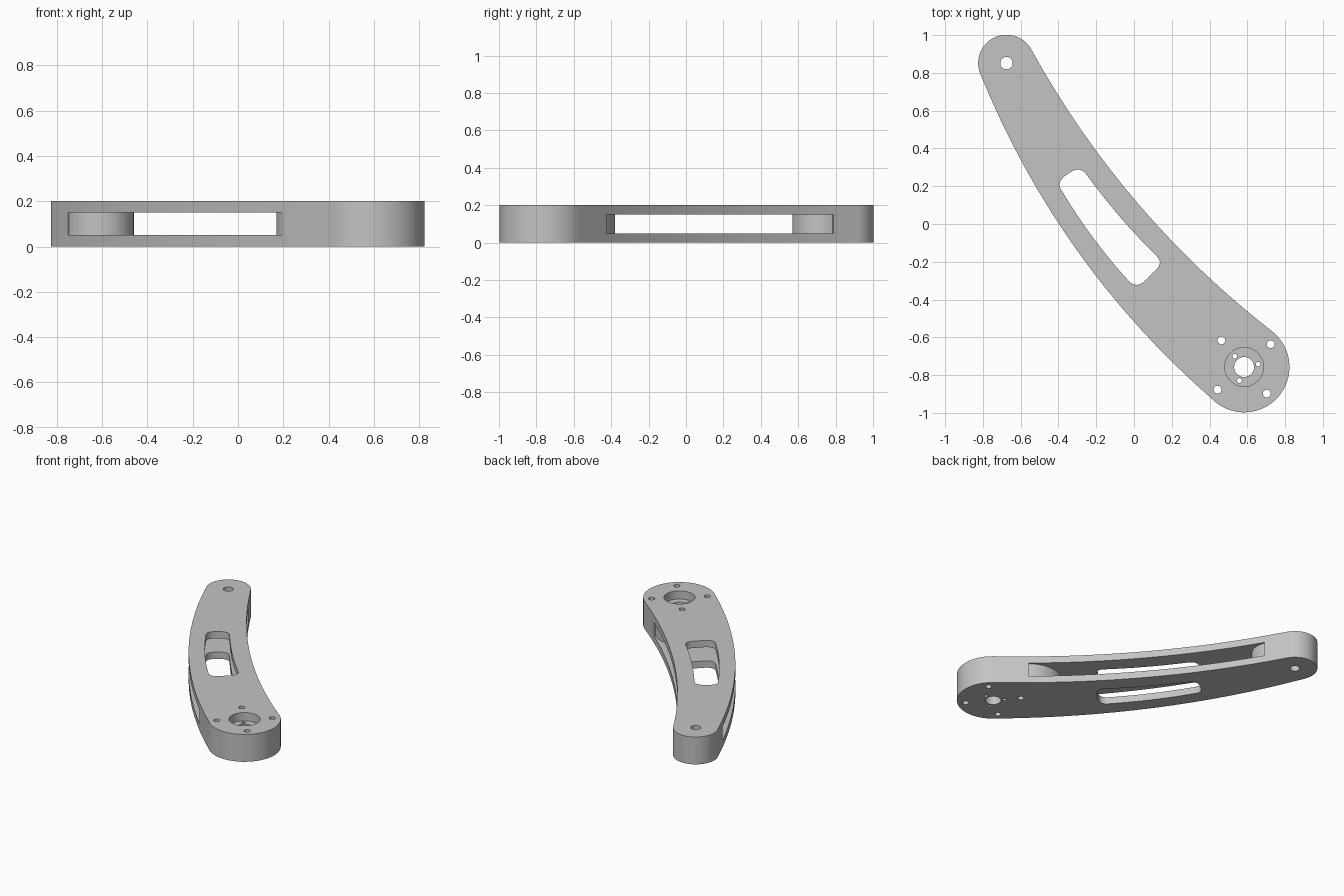
import bpy, bmesh
from math import cos, sin, radians
from mathutils import Vector

cube = bpy.data.objects.get("Cube")
if cube:
    bpy.data.objects.remove(cube, do_unlink=True)

metal = bpy.data.materials.new("satin grey")
metal.use_nodes = True
GREY = (0.55, 0.55, 0.55, 1)
metal.diffuse_color = GREY
metal.node_tree.nodes["Principled BSDF"].inputs["Base Color"].default_value = GREY

SMALL, BIG = Vector((-0.675, 0.852)), Vector((0.583, -0.757))
R_SMALL, R_BIG = 0.15, 0.24
HEIGHT, PLATE = 0.2, 0.05


def arc(center, radius, start, end, steps):
    angles = [radians(start + (end - start) * i / steps) for i in range(steps + 1)]
    return [Vector(center) + radius * Vector((cos(a), sin(a))) for a in angles]


def bow(a, b, sag, steps=16):
    """Gently curved edge between two points, end points left out."""
    a, b = Vector(a), Vector(b)
    d = (b - a).normalized()
    side = Vector((d.y, -d.x))
    ts = [i / steps for i in range(1, steps)]
    return [a.lerp(b, t) + side * sag * 4 * t * (1 - t) for t in ts]


def corner(a, control, b, steps=6):
    """Rounded corner."""
    a, c, b = Vector(a), Vector(control), Vector(b)
    ts = [i / steps for i in range(steps + 1)]
    return [a.lerp(c, t).lerp(c.lerp(b, t), t) for t in ts]


def prism(name, points, z0, z1):
    bm = bmesh.new()
    base = bm.faces.new([bm.verts.new((p.x, p.y, z0)) for p in points])
    top = bmesh.ops.extrude_face_region(bm, geom=[base])["geom"]
    verts = [v for v in top if isinstance(v, bmesh.types.BMVert)]
    bmesh.ops.translate(bm, verts=verts, vec=(0, 0, z1 - z0))
    bmesh.ops.recalc_face_normals(bm, faces=bm.faces)
    mesh = bpy.data.meshes.new(name)
    bm.to_mesh(mesh)
    bm.free()
    mesh.materials.append(metal)
    obj = bpy.data.objects.new(name, mesh)
    bpy.context.collection.objects.link(obj)
    return obj


def cut(target, points, z0=-0.1, z1=HEIGHT + 0.1):
    cutter = prism("cutter", points, z0, z1)
    cutter.hide_render = True
    mod = target.modifiers.new("cut", "BOOLEAN")
    mod.operation, mod.solver, mod.object = "DIFFERENCE", "EXACT", cutter
    bpy.context.view_layer.objects.active = target
    bpy.ops.object.modifier_apply(modifier=mod.name)
    bpy.data.objects.remove(cutter, do_unlink=True)


# Curved arm with two round ends
big_end = arc(BIG, R_BIG, 51, -135, 40)
small_end = arc(SMALL, R_SMALL, 204, 25, 32)
outline = (big_end + bow(big_end[-1], small_end[0], -0.125)
           + small_end + bow(small_end[-1], big_end[0], 0.1))
arm = prism("curved_arm", outline, 0, HEIGHT)

# Gap between the upper and lower plates, ending at a rounded block each side
gap = []
for center, radius, start in (((-0.61, 0.718), R_SMALL, -154),
                              ((0.403, -0.613), 0.233, 51)):
    face = arc(center, radius, start, start + 180, 32)
    middle = Vector(center)
    gap += [middle + (face[0] - middle) * 3] + face
    gap.append(middle + (face[-1] - middle) * 3)
cut(arm, gap, PLATE, HEIGHT - PLATE)

# Long window through both plates
top_left = corner((-0.385, 0.18), (-0.415, 0.225), (-0.35, 0.265))
top_right = corner((-0.34, 0.272), (-0.285, 0.31), (-0.25, 0.26))
low_right = corner((0.125, -0.175), (0.155, -0.21), (0.11, -0.25))
low_left = corner((0.06, -0.3), (0.01, -0.345), (-0.03, -0.3))
window = (top_left + top_right + bow(top_right[-1], low_right[0], 0.012, 8)
          + low_right + low_left + bow(low_left[-1], top_left[0], -0.015, 8))
cut(arm, window)

# Bearing recess and shaft holes
cut(arm, arc(BIG, 0.103, 0, 352.5, 47), HEIGHT - 0.06)
cut(arm, arc(BIG, 0.053, 0, 350, 35))
cut(arm, arc(SMALL, 0.033, 0, 345, 23))

# Screw holes: four outside the recess, three inside it
for i in range(4):
    cut(arm, arc(arc(BIG, 0.185, 40.5 + 90 * i, 0, 1)[0], 0.021, 0, 337.5, 15))
for i in range(3):
    cut(arm, arc(arc(BIG, 0.076, 11 + 120 * i, 0, 1)[0], 0.013, 0, 330, 11))

bpy.ops.object.select_all(action="DESELECT")
arm.select_set(True)
bpy.context.view_layer.objects.active = arm
bpy.ops.object.shade_smooth_by_angle(angle=radians(30))
